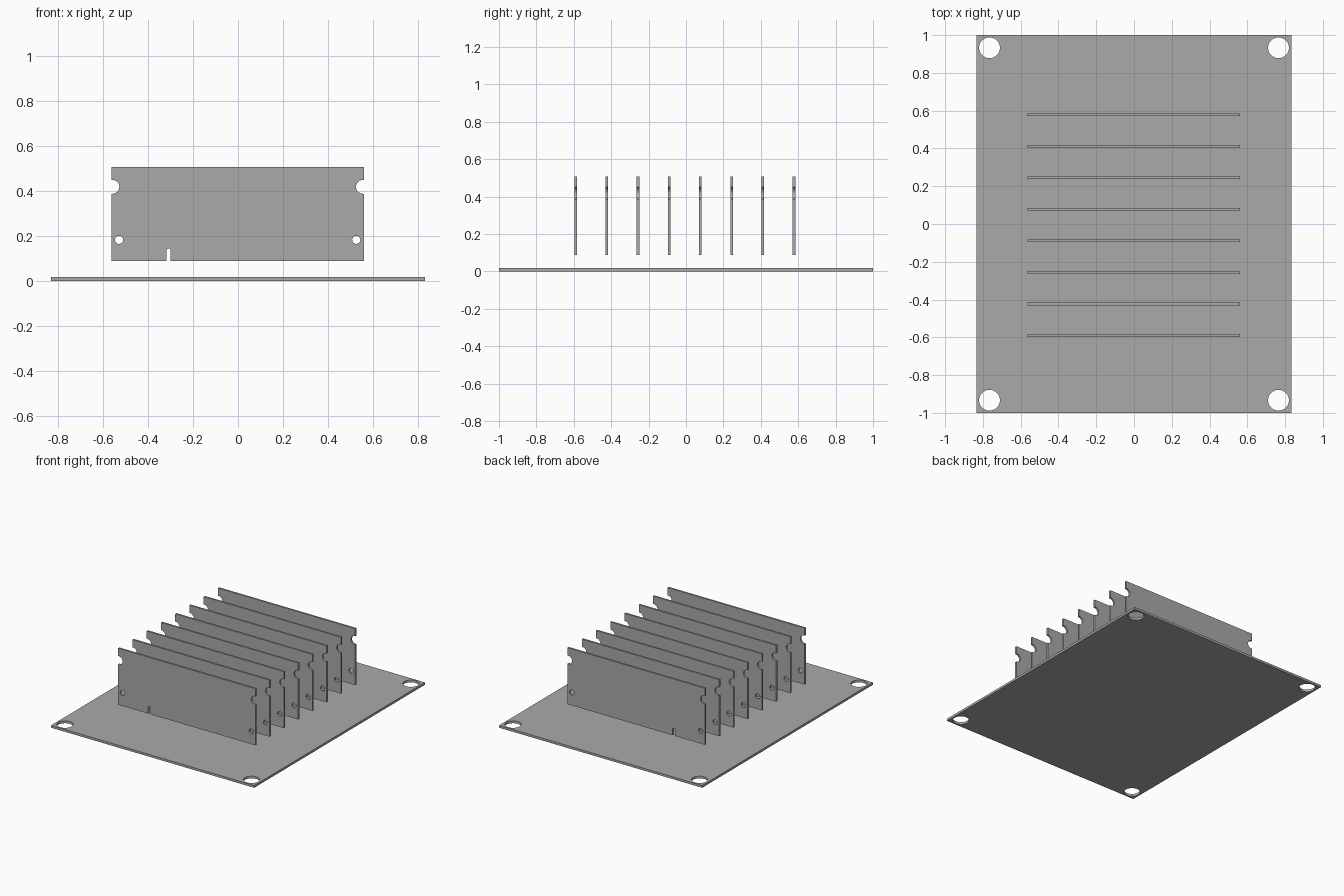
import bpy, bmesh, math
from mathutils import Matrix

if "Cube" in bpy.data.objects:
    bpy.data.objects.remove(bpy.data.objects["Cube"])

grey = bpy.data.materials.new("plain_grey")
grey.diffuse_color = (0.4, 0.4, 0.4, 1)
grey.use_nodes = True
grey.node_tree.nodes["Principled BSDF"].inputs["Base Color"].default_value = grey.diffuse_color


def arc(cx, cy, r, a0, a1, n=16):
    """Points on an arc, angles in degrees."""
    return [(cx + r * math.cos(math.radians(a0 + (a1 - a0) * i / n)),
             cy + r * math.sin(math.radians(a0 + (a1 - a0) * i / n))) for i in range(n + 1)]


def circle(cx, cy, r, n=32):
    return arc(cx, cy, r, 0, 360, n)[:-1]


def plate(name, loops, thickness, matrix):
    """Flat plate from an outline and hole loops, centred on its own plane."""
    cu = bpy.data.curves.new(name + "_profile", 'CURVE')
    cu.dimensions = '2D'
    cu.fill_mode = 'BOTH'
    cu.extrude = thickness / 2
    for pts in loops:
        s = cu.splines.new('POLY')
        s.points.add(len(pts) - 1)
        for p, (x, y) in zip(s.points, pts):
            p.co = (x, y, 0, 1)
        s.use_cyclic_u = True
    tmp = bpy.data.objects.new(name + "_profile", cu)
    bpy.context.collection.objects.link(tmp)
    deps = bpy.context.evaluated_depsgraph_get()
    me = bpy.data.meshes.new_from_object(tmp.evaluated_get(deps))
    bpy.data.objects.remove(tmp)
    bm = bmesh.new()
    bm.from_mesh(me)
    bmesh.ops.remove_doubles(bm, verts=bm.verts, dist=1e-5)
    bmesh.ops.recalc_face_normals(bm, faces=bm.faces)
    for f in bm.faces:
        f.smooth = False
    bm.to_mesh(me)
    bm.free()
    me.materials.clear()
    me.materials.append(grey)
    me.name = name
    ob = bpy.data.objects.new(name, me)
    ob.matrix_world = matrix
    bpy.context.collection.objects.link(ob)
    return ob


# base board with four corner mounting holes
W, H, T = 0.833, 1.0, 0.017
board = [[(-W, -H), (W, -H), (W, H), (-W, H)]]
board += [circle(sx * 0.765, sy * 0.933, 0.055, 48) for sx in (-1, 1) for sy in (-1, 1)]
plate("base_board", board, T, Matrix.Translation((0, 0, T / 2)))

# upright card: key slot in the bottom edge, rounded side notches, two small holes
x0, x1, z0, z1 = -0.564, 0.561, 0.088, 0.507
notch_z, notch_r, inset = 0.419, 0.031, 0.004
outline = [(x0, z0), (-0.318, z0)]
outline += arc(-0.309, 0.135, 0.009, 180, 0, 12)
outline += [(-0.300, z0), (x1, z0), (x1, notch_z - notch_r)]
outline += arc(x1 - inset, notch_z, notch_r, 270, 90)
outline += [(x1, notch_z + notch_r), (x1, z1), (x0, z1), (x0, notch_z + notch_r)]
outline += arc(x0 + inset, notch_z, notch_r, 90, -90)
outline += [(x0, notch_z - notch_r)]
card = [outline, circle(x0 + 0.034, 0.183, 0.018), circle(x1 - 0.034, 0.183, 0.018)]

# row of eight identical cards
upright = Matrix.Rotation(math.pi / 2, 4, 'X')
first = None
for i in range(8):
    place = Matrix.Translation((0, -0.590 + i * 0.1668, 0)) @ upright
    if first is None:
        first = plate("card_1", card, 0.014, place)
    else:
        ob = bpy.data.objects.new(f"card_{i + 1}", first.data)
        ob.matrix_world = place
        bpy.context.collection.objects.link(ob)
